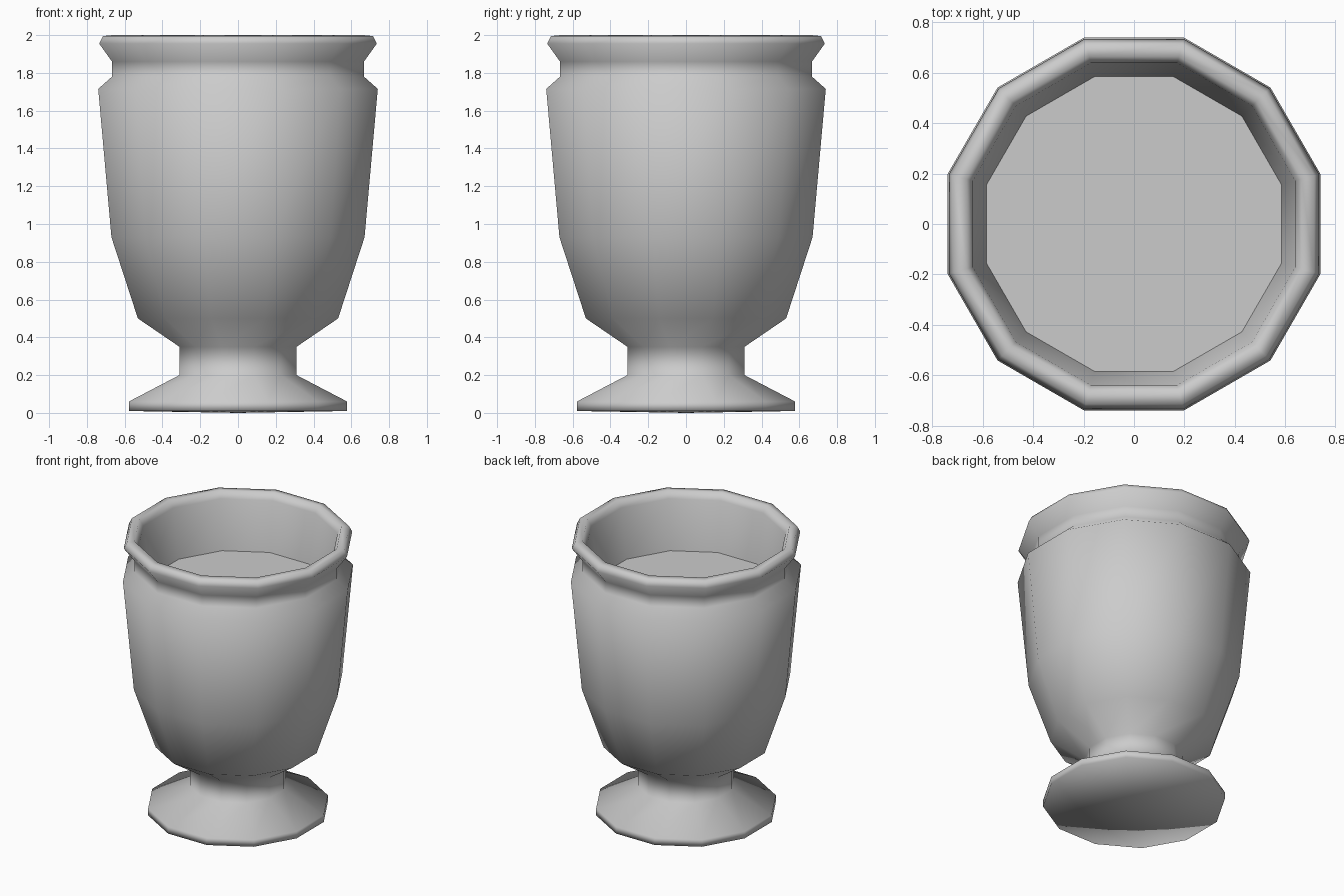
import bpy
import bmesh
from math import cos, sin, pi

SIDES = 12

cube = bpy.data.objects.get("Cube")
if cube:
    bpy.data.objects.remove(cube)

# One plain grey for the whole pot
grey = bpy.data.materials.new("stone grey")
grey.use_nodes = True
colour = (0.6, 0.6, 0.6, 1)
grey.diffuse_color = colour
grey.node_tree.nodes["Principled BSDF"].inputs["Base Color"].default_value = colour


def ring(bm, half_width, z):
    """Twelve-sided ring whose flat sides face the axes."""
    radius = half_width / cos(pi / SIDES)
    angles = [(i + 0.5) * 2 * pi / SIDES for i in range(SIDES)]
    return [bm.verts.new((radius * cos(a), radius * sin(a), z)) for a in angles]


def finish(bm, name, smooth):
    mesh = bpy.data.meshes.new(name)
    for face in bm.faces:
        face.smooth = smooth
    bm.to_mesh(mesh)
    bm.free()
    mesh.materials.append(grey)
    obj = bpy.data.objects.new(name, mesh)
    bpy.context.collection.objects.link(obj)


# Pot: foot, neck, bowl, collar groove, rolled rim, inner wall
profile = [
    (0.578, 0.01), (0.578, 0.06), (0.31, 0.20), (0.31, 0.35),
    (0.53, 0.50), (0.67, 0.93), (0.74, 1.715), (0.667, 1.78),
    (0.667, 1.86), (0.735, 1.955), (0.715, 1.995), (0.665, 2.0),
    (0.64, 1.95), (0.585, 1.60),
]
bm = bmesh.new()
rings = [ring(bm, w, z) for w, z in profile]
for low, high in zip(rings, rings[1:]):
    for i in range(SIDES):
        j = (i + 1) % SIDES
        bm.faces.new((low[i], low[j], high[j], high[i]))

# Slightly domed underside
centre = bm.verts.new((0, 0, 0))
for i in range(SIDES):
    bm.faces.new((centre, rings[0][(i + 1) % SIDES], rings[0][i]))
finish(bm, "pot", True)

# Flat filling inside the bowl
bm = bmesh.new()
bm.faces.new(ring(bm, 0.585, 1.60))
finish(bm, "filling", False)
